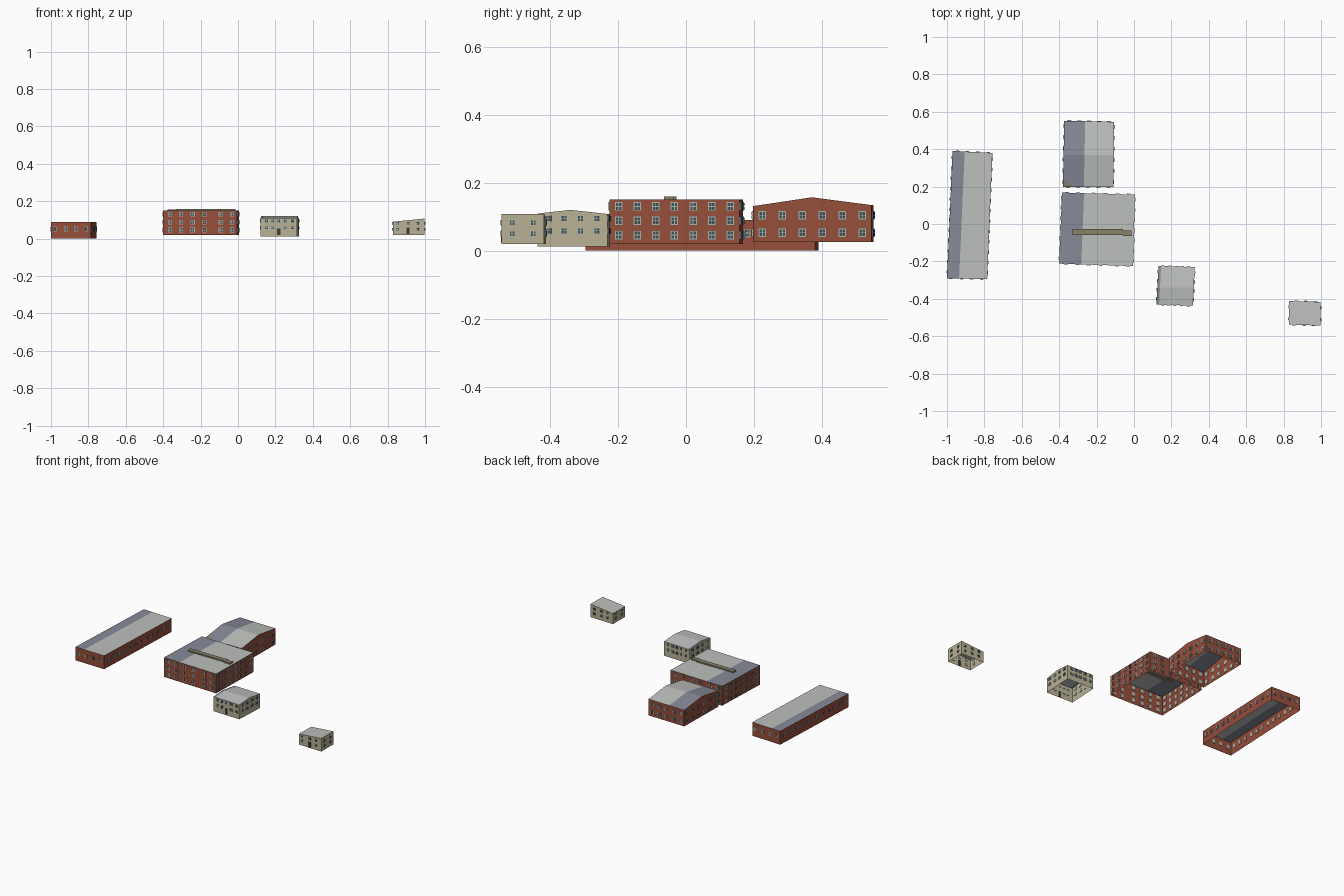
import bpy, bmesh
from mathutils import Vector, Matrix

cube = bpy.data.objects.get("Cube")
if cube:
    bpy.data.objects.remove(cube)


def material(name, rgb):
    """Flat colour given as display values 0-255, stored linear."""
    lin = [((c / 255 + 0.055) / 1.055) ** 2.4 for c in rgb] + [1]
    m = bpy.data.materials.new(name)
    m.use_nodes = True
    m.diffuse_color = lin
    m.node_tree.nodes["Principled BSDF"].inputs["Base Color"].default_value = lin
    return m


BRICK = material("brick red", (150, 78, 59))
CREAM = material("cream render", (186, 177, 149))
ROOF = material("light grey roof", (190, 192, 190))
SLATE = material("blue grey roof", (135, 139, 152))
KHAKI = material("khaki", (136, 129, 104))
FRAME = material("pale window frame", (168, 184, 174))
GLASS = material("dark glass", (66, 80, 84))
DOOR = material("dark door", (66, 56, 48))


def finish(name, bm, mats):
    bm.normal_update()
    me = bpy.data.meshes.new(name)
    bm.to_mesh(me)
    bm.free()
    for m in mats:
        me.materials.append(m)
    ob = bpy.data.objects.new(name, me)
    bpy.context.collection.objects.link(ob)
    return ob


def cut(bm, p, n):
    geom = bm.verts[:] + bm.edges[:] + bm.faces[:]
    bmesh.ops.bisect_plane(bm, geom=geom, plane_co=p, plane_no=n, dist=1e-5)


def shell(name, corners, z0, height, wall, dark=0, ridge=None):
    """Open-bottomed walls and roof; corners run front-left, front-right, back-right, back-left."""
    bm = bmesh.new()
    low = [bm.verts.new((x, y, z0)) for x, y in corners]
    top = [bm.verts.new((x, y, z0 + 0.05)) for x, y in corners]
    bm.faces.new(top)
    for i in range(4):
        j = (i + 1) % 4
        bm.faces.new((low[i], low[j], top[j], top[i]))
    if ridge is not None:
        cut(bm, (0, ridge, 0), (0, 1, 0))
    for v in bm.verts:
        if v.co.z > z0 + 0.01:
            v.co.z = height(v.co.x, v.co.y)
    # Darker strip along the low-x side of the roof
    a, b = Vector(corners[0]), Vector(corners[3])
    side = Vector((b.y - a.y, a.x - b.x, 0)).normalized()
    start = a.to_3d() + side * dark
    if dark:
        cut(bm, start, side)
    bm.normal_update()
    for f in bm.faces:
        if f.normal.z > 0.5:
            inside = (f.calc_center_median() - start).dot(side) < 0
            f.material_index = 2 if dark and inside else 1
    return finish(name, bm, [wall, ROOF, SLATE])


def box(bm, origin, axes, centre, size, mat):
    """Box in wall coordinates: along the wall, outward, up."""
    d, n, up = axes
    rot = Matrix((d, n, up)).transposed().to_4x4()
    place = Matrix.Translation(origin) @ rot @ Matrix.Translation(centre)
    made = bmesh.ops.create_cube(bm, size=1, matrix=place @ Matrix.Diagonal((*size, 1)))
    for f in {f for v in made["verts"] for f in v.link_faces}:
        f.material_index = mat


def openings(name, corners, wall, columns, rows, size=(0.022, 0.025), doors=(), z0=0):
    """Rows of four-pane windows on one wall; columns are fractions of its length."""
    a, b = (Vector(corners[(wall + k) % 4]).to_3d() for k in (0, 1))
    d = (b - a).normalized()
    up = Vector((0, 0, 1))
    axes = (d, d.cross(up), up)
    length = (b - a).length
    w, h = size
    bm = bmesh.new()
    for r, z in enumerate(rows):
        for c, t in enumerate(columns):
            s = t * length
            if r == 0 and c in doors:
                box(bm, a, axes, (s, 0, z0 + 0.02), (w, 0.006, 0.036), 2)
                continue
            box(bm, a, axes, (s, 0, z), (w, 0.006, h), 0)
            for i in (-1, 1):
                for k in (-1, 1):
                    box(bm, a, axes, (s + i * w * 0.21, 0.003, z + k * h * 0.22),
                        (w * 0.32, 0.002, h * 0.36), 1)
    finish(name, bm, [FRAME, GLASS, DOOR])


def even(n, margin):
    return [margin + (1 - 2 * margin) * i / (n - 1) for i in range(n)]


SIDES = ("front", "right", "back", "left")

# Long low brick building
long_plan = [(-1.0, -0.29), (-0.785, -0.295), (-0.757, 0.38), (-0.97, 0.39)]
shell("long_building", long_plan, 0, lambda x, y: 0.09, BRICK, dark=0.065)
for k, side in enumerate(SIDES):
    cols = even(12, 0.05) if k % 2 else (0.1, 0.37, 0.62, 0.87)
    openings(f"long_building_{side}_windows", long_plan, k, cols, (0.052,), (0.018, 0.025))

# Three-storey brick block with a rooftop duct
block_plan = [(-0.4, -0.212), (-0.005, -0.225), (0.005, 0.157), (-0.385, 0.168)]
shell("main_block", block_plan, 0.02, lambda x, y: 0.15, BRICK, dark=0.118)
front_cols = (0.09, 0.24, 0.4, 0.56, 0.78, 0.93)
for k, side in enumerate(SIDES):
    cols = even(7, 0.07) if k % 2 else front_cols
    openings(f"main_block_{side}_windows", block_plan, k, cols, (0.046, 0.088, 0.13))
bm = bmesh.new()
world = (Vector((1, 0, 0)), Vector((0, 1, 0)), Vector((0, 0, 1)))
box(bm, Vector(), world, (-0.195, -0.043, 0.153), (0.27, 0.03, 0.012), 0)
box(bm, Vector(), world, (-0.037, -0.05, 0.153), (0.046, 0.03, 0.012), 0)
finish("roof_duct", bm, [KHAKI])

# Gabled brick hall
hall_plan = [(-0.38, 0.197), (-0.11, 0.197), (-0.106, 0.546), (-0.373, 0.552)]


def hall_height(x, y):
    return 0.157 - abs(y - 0.37) * (0.15 if y < 0.37 else 0.13)


shell("gabled_hall", hall_plan, 0.025, hall_height, BRICK, dark=0.112, ridge=0.37)
for k, side in enumerate(SIDES):
    cols = even(6, 0.08) if k % 2 else even(5, 0.1)
    openings(f"gabled_hall_{side}_windows", hall_plan, k, cols, (0.053, 0.104))
bm = bmesh.new()
bm.faces.new([bm.verts.new((x, y, hall_height(x, y) + 0.001))
              for x, y in ((-0.378, 0.199), (-0.325, 0.199), (-0.378, 0.232))])
finish("roof_corner_patch", bm, [KHAKI])

# Cream house with a shallow gable
house_plan = [(0.12, -0.43), (0.315, -0.437), (0.325, -0.231), (0.131, -0.224)]
shell("cream_house", house_plan, 0.013,
      lambda x, y: 0.12 - abs(y + 0.34) * 0.11, CREAM, dark=0.014, ridge=-0.34)
for k, side in enumerate(SIDES):
    cols = even(4, 0.15) if k % 2 else (0.17, 0.34, 0.5, 0.68, 0.88)
    openings(f"cream_house_{side}_windows", house_plan, k, cols, (0.058, 0.095),
             (0.02, 0.018), (2,) if k == 0 else (), 0.017)

# Small cream cottage with a single-slope roof
cottage_plan = [(0.828, -0.538), (0.997, -0.543), (0.998, -0.417), (0.83, -0.411)]
shell("cream_cottage", cottage_plan, 0.02,
      lambda x, y: 0.091 + (x - 0.83) * 0.1, CREAM)
for k, side in enumerate(SIDES):
    cols = (0.25, 0.75) if k % 2 else (0.16, 0.48, 0.78)
    openings(f"cream_cottage_{side}_windows", cottage_plan, k, cols, (0.05, 0.082),
             (0.018, 0.016), (1,) if k == 0 else (), 0.022)
